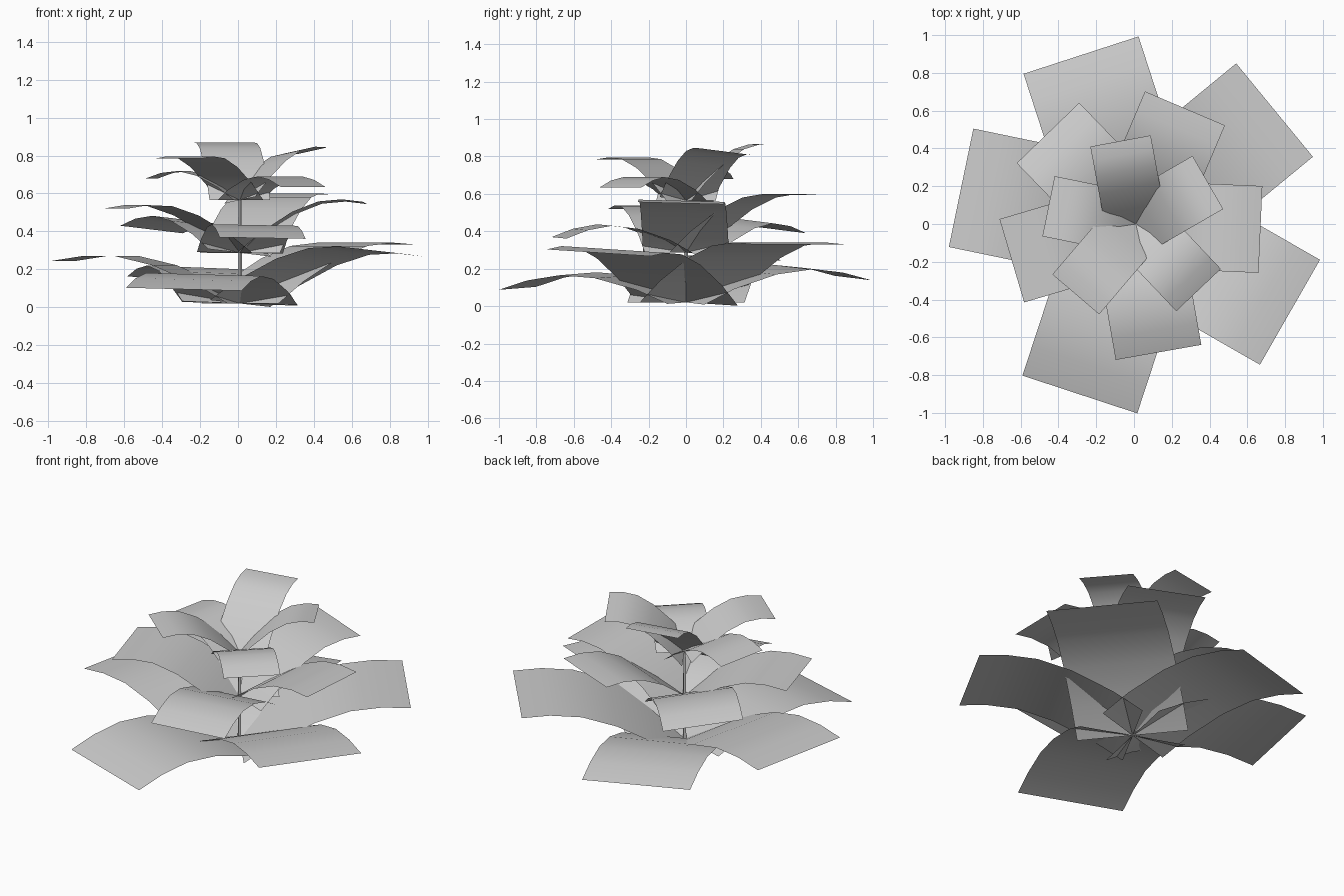
import bpy
import bmesh
import math
from mathutils import Vector

cube = bpy.data.objects.get("Cube")
if cube:
    bpy.data.objects.remove(cube, do_unlink=True)

gray = bpy.data.materials.new("plain_gray")
gray.use_nodes = True
gray.diffuse_color = (0.6, 0.6, 0.6, 1)
gray.node_tree.nodes["Principled BSDF"].inputs["Base Color"].default_value = gray.diffuse_color

AXIS_X = 0.01
# Position along the leaf, and how far the leaf bows above a straight line there
BOW = [(0, 0), (0.18, 0.06), (0.43, 0.105), (0.64, 0.105), (0.83, 0.063), (1, 0)]


def add_object(name, bm, smooth):
    mesh = bpy.data.meshes.new(name)
    bm.to_mesh(mesh)
    bm.free()
    mesh.materials.append(gray)
    for face in mesh.polygons:
        face.use_smooth = smooth
    obj = bpy.data.objects.new(name, mesh)
    bpy.context.collection.objects.link(obj)
    return obj


def leaf(name, yaw, reach, width, root_z, tip_z, roll, arch):
    """Bowed rectangular sheet; roll is the lift of its left edge."""
    a = math.radians(yaw)
    out = Vector((math.cos(a), math.sin(a), 0))
    side = Vector((-out.y, out.x, 0)) * width / 2
    bm = bmesh.new()
    rows = []
    for t, bow in BOW:
        z = root_z + (tip_z - root_z) * t + bow * arch
        mid = Vector((AXIS_X, 0, z)) + out * reach * t
        rows.append([bm.verts.new(mid + side * s + Vector((0, 0, roll * s)))
                     for s in (-1, 1)])
    for (r0, l0), (r1, l1) in zip(rows, rows[1:]):
        bm.faces.new((r0, r1, l1, l0))
    add_object(name, bm, True)


# Each tier: width, root height, arch, then leaves as (yaw, reach, tip height, roll)
TIERS = {
    "lower": (0.64, 0.02, 1.0, [
        (108, 0.94, 0.15, 0.012), (39.4, 0.95, 0.33, 0), (-29.8, 0.94, 0.285, -0.018),
        (251.8, 0.95, 0.095, -0.008), (168.3, 0.945, 0.245, 0)]),
    "middle": (0.46, 0.287, 0.92, [
        (67, 0.665, 0.595, 0), (-2.5, 0.66, 0.55, -0.006), (-80, 0.69, 0.365, -0.004),
        (196.5, 0.685, 0.52, 0), (134, 0.67, 0.41, 0.02)]),
    "upper": (0.325, 0.565, 0.76, [
        (100.5, 0.447, 0.868, 0), (30, 0.44, 0.825, -0.018), (-46.5, 0.482, 0.635, 0),
        (229.5, 0.49, 0.785, 0), (168.5, 0.472, 0.68, 0)]),
}
for tier, (width, root_z, arch, leaves) in TIERS.items():
    for i, (yaw, reach, tip_z, roll) in enumerate(leaves, 1):
        leaf(f"{tier}_leaf_{i}", yaw, reach, width, root_z, tip_z, roll, arch)

# Thin square stem joining the tiers
bm = bmesh.new()
bmesh.ops.create_cone(bm, cap_ends=True, segments=4, radius1=0.012, radius2=0.008, depth=0.55)
stem = add_object("stem", bm, False)
stem.location = (AXIS_X, 0, 0.295)
